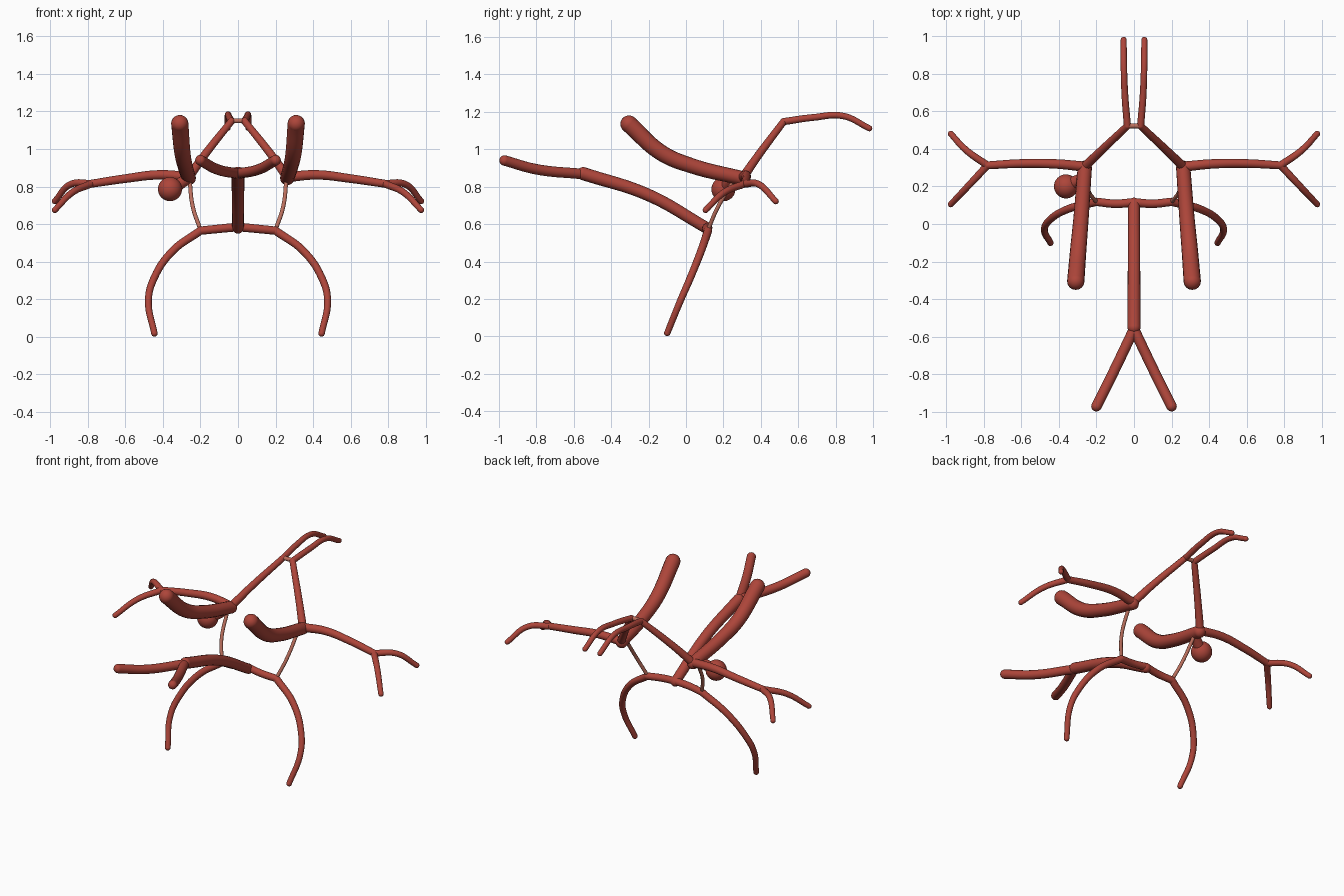
import bpy
import bmesh
from mathutils import Vector, Matrix

cube = bpy.data.objects.get("Cube")
if cube:
    bpy.data.objects.remove(cube, do_unlink=True)


def material(name, color):
    mat = bpy.data.materials.new(name)
    mat.use_nodes = True
    mat.diffuse_color = color
    mat.node_tree.nodes["Principled BSDF"].inputs["Base Color"].default_value = color
    return mat


RED = material("vessel red", (0.42, 0.06, 0.042, 1))
PALE = material("thin vessel red", (0.5, 0.16, 0.11, 1))


def finish(name, mesh, mat):
    mesh.materials.clear()
    mesh.materials.append(mat)
    for poly in mesh.polygons:
        poly.use_smooth = True
        poly.material_index = 0
    obj = bpy.data.objects.new(name, mesh)
    bpy.context.collection.objects.link(obj)


def tube(name, points, r_start, r_end, mat=RED):
    """Smooth tapered tube through the points, with rounded ends."""
    curve = bpy.data.curves.new(name, "CURVE")
    curve.dimensions = "3D"
    curve.bevel_depth = 1.0
    curve.bevel_resolution = 6
    curve.resolution_u = 10
    spline = curve.splines.new("BEZIER")
    spline.bezier_points.add(len(points) - 1)
    for i, (bp, co) in enumerate(zip(spline.bezier_points, points)):
        bp.co = co
        bp.handle_left_type = bp.handle_right_type = "AUTO"
        bp.radius = r_start + (r_end - r_start) * i / (len(points) - 1)
    temp = bpy.data.objects.new(name + "_path", curve)
    bpy.context.collection.objects.link(temp)
    bpy.context.view_layer.update()
    graph = bpy.context.evaluated_depsgraph_get()
    mesh = bpy.data.meshes.new_from_object(temp.evaluated_get(graph))
    bpy.data.objects.remove(temp, do_unlink=True)
    bm = bmesh.new()
    bm.from_mesh(mesh)
    for co, r in ((points[0], r_start), (points[-1], r_end)):
        bmesh.ops.create_uvsphere(bm, u_segments=16, v_segments=10, radius=r,
                                  matrix=Matrix.Translation(Vector(co)))
    bm.to_mesh(mesh)
    bm.free()
    finish(name, mesh, mat)


def pair(name, points, r_start, r_end, mat=RED):
    for side, s in (("left", 1), ("right", -1)):
        tube(f"{side}_{name}", [(s * x, y, z) for x, y, z in points],
             r_start, r_end, mat)


# Central trunk and its forked front roots
tube("central_trunk", [(0, -0.55, 0.87), (0, -0.2, 0.755), (0, 0.11, 0.58)], 0.035, 0.031)
pair("front_root", [(0.2, -0.97, 0.94), (0.115, -0.8, 0.893), (0, -0.56, 0.868)], 0.028, 0.028)

# Lower arms, curving outward and down
pair("lower_bridge", [(0, 0.115, 0.585), (0.1, 0.108, 0.575), (0.2, 0.118, 0.565)], 0.023, 0.022)
pair("lower_arm", [(0.2, 0.118, 0.565), (0.35, 0.08, 0.455), (0.45, 0.02, 0.305),
                   (0.477, -0.03, 0.19), (0.445, -0.1, 0.018)], 0.022, 0.017)

# Thick side vessels
pair("thick_vessel", [(0.31, -0.305, 1.135), (0.296, -0.13, 0.98),
                      (0.282, 0.03, 0.912), (0.262, 0.3, 0.845)], 0.046, 0.038)

# Side branches with forked tips
pair("side_branch", [(0.26, 0.305, 0.85), (0.42, 0.32, 0.862),
                     (0.6, 0.322, 0.842), (0.78, 0.312, 0.815)], 0.027, 0.021)
pair("rear_side_fork", [(0.78, 0.312, 0.815), (0.89, 0.39, 0.812), (0.975, 0.48, 0.722)], 0.02, 0.016)
pair("front_side_fork", [(0.78, 0.312, 0.815), (0.88, 0.205, 0.77), (0.975, 0.105, 0.675)], 0.02, 0.016)

# Rising rear vessels and the short link between them
pair("rear_riser", [(0.262, 0.305, 0.85), (0.18, 0.385, 0.965), (0.035, 0.522, 1.148)], 0.025, 0.019)
pair("rear_tip", [(0.035, 0.522, 1.148), (0.048, 0.68, 1.17),
                  (0.054, 0.84, 1.178), (0.055, 0.98, 1.112)], 0.019, 0.016)
tube("rear_link", [(-0.035, 0.522, 1.15), (0.035, 0.522, 1.15)], 0.013, 0.013, PALE)

# Thin connectors between the lower bridge and the thick vessels
pair("thin_connector", [(0.2, 0.118, 0.57), (0.24, 0.17, 0.69), (0.258, 0.26, 0.84)], 0.011, 0.011, PALE)

# Round bulge on the right thick vessel
tube("bulge_neck", [(-0.262, 0.25, 0.845), (-0.35, 0.205, 0.79)], 0.028, 0.036)
bm = bmesh.new()
bmesh.ops.create_uvsphere(bm, u_segments=32, v_segments=20, radius=0.064,
                          matrix=Matrix.Translation((-0.362, 0.2, 0.786)))
bulge = bpy.data.meshes.new("bulge")
bm.to_mesh(bulge)
bm.free()
finish("bulge", bulge, RED)
